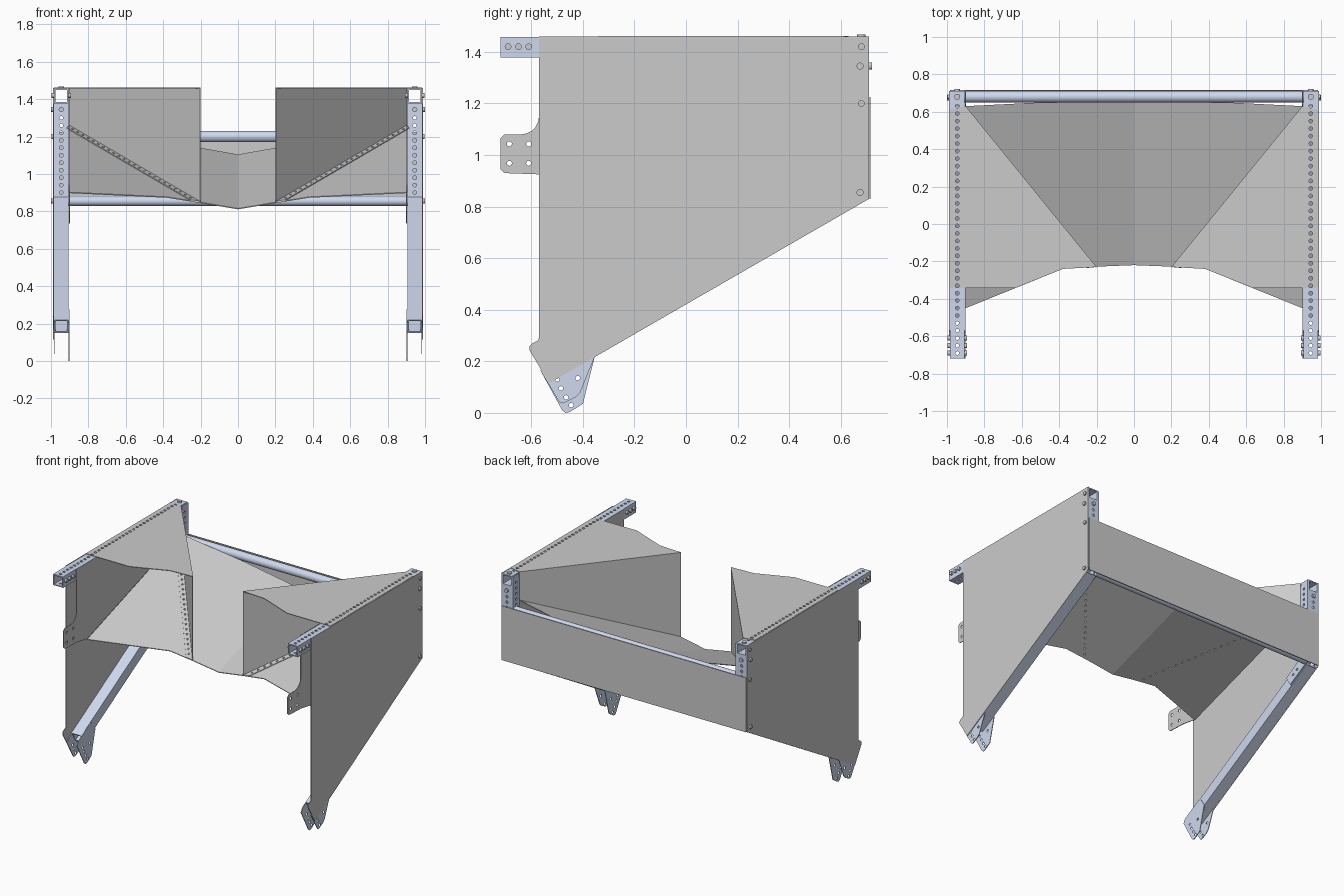
import bpy, bmesh, math
from mathutils import Vector, Matrix

if "Cube" in bpy.data.objects:
    bpy.data.objects.remove(bpy.data.objects["Cube"])

metal = bpy.data.materials.new("light_blue_metal")
metal.diffuse_color = (0.62, 0.69, 0.86, 1)
metal.use_nodes = True
metal.node_tree.nodes["Principled BSDF"].inputs["Base Color"].default_value = metal.diffuse_color
X = Vector((1, 0, 0))


def finish(name, bm, mat=None, mirror=True):
    bmesh.ops.recalc_face_normals(bm, faces=bm.faces)
    me = bpy.data.meshes.new(name)
    bm.to_mesh(me)
    bm.free()
    ob = bpy.data.objects.new(name, me)
    bpy.context.collection.objects.link(ob)
    if mat:
        me.materials.append(mat)
    if mirror:
        ob.modifiers.new("mirror", 'MIRROR').use_clip = False
    return ob


def sheet(name, pts, vec, **kw):
    """Flat polygon given thickness along vec."""
    bm = bmesh.new()
    f = bm.faces.new([bm.verts.new(p) for p in pts])
    r = bmesh.ops.extrude_face_region(bm, geom=[f], use_keep_orig=True)
    vs = [g for g in r["geom"] if isinstance(g, bmesh.types.BMVert)]
    bmesh.ops.translate(bm, verts=vs, vec=Vector(vec))
    return finish(name, bm, **kw)


def side(x, yz):
    return [(x, y, z) for y, z in yz]


def tube(name, a, b, w=0.08, t=0.008, **kw):
    """Open hollow square tube whose axis lies in the yz plane."""
    a, b = Vector(a), Vector(b)
    n = (b - a).normalized().cross(X)
    bm = bmesh.new()
    loops = []
    for p in (a, b):
        for h in (w / 2, w / 2 - t):
            loops.append([bm.verts.new(p + X * i * h + n * j * h)
                          for i, j in ((-1, -1), (1, -1), (1, 1), (-1, 1))])
    ao, ai, bo, bi = loops
    for u, v in ((ao, bo), (ai, bi), (ao, ai), (bo, bi)):
        for i in range(4):
            k = (i + 1) % 4
            bm.faces.new((u[i], u[k], v[k], v[i]))
    return finish(name, bm, **kw)


def rods(name, centres, axis, r, length, seg=12, **kw):
    """Cylinders along an axis, all in one mesh."""
    bm = bmesh.new()
    rot = Vector((0, 0, 1)).rotation_difference(Vector(axis)).to_matrix().to_4x4()
    for c in centres:
        bmesh.ops.create_cone(bm, cap_ends=True, segments=seg, radius1=r, radius2=r,
                              depth=length, matrix=Matrix.Translation(c) @ rot)
    return finish(name, bm, **kw)


def drill(ob, centres, axis, r, length):
    """Cut a row of round holes."""
    cut = rods("hole_cutter", centres, axis, r, length, mirror=False)
    cut.hide_render = True
    m = ob.modifiers.new("holes", 'BOOLEAN')
    m.operation, m.object, m.solver = 'DIFFERENCE', cut, 'EXACT'
    bpy.context.view_layer.objects.active = ob
    bpy.ops.object.modifier_move_to_index(modifier="holes", index=0)
    bpy.ops.object.modifier_apply(modifier="holes")
    bpy.data.objects.remove(cut)


def floor_z(x, y):
    return 0.888 + 0.328 * y + 0.18 * x


# frame tubes
rail = tube("top_rail", (.945, -.72, 1.418), (.945, .71, 1.418), mat=metal)
drill(rail, [(.945, -.69 + .04 * i, 1.42) for i in range(34)], (0, 0, 1), .010, .2)
post = tube("rear_post", (.945, .67, .85), (.945, .67, 1.378), mat=metal)
drill(post, [(.945, .67, .90 + .04 * i) for i in range(11)], (0, 1, 0), .010, .2)
tube("sloping_lower_rail", (.945, -.49, .185), (.945, .67, .854), mat=metal)

# round crossbars
for name, z, r in (("upper_crossbar", 1.2, .03), ("lower_crossbar", .855, .026)):
    bar = rods(name, [(0, .68, z)], X, r, 1.81, 32, mat=metal, mirror=False)
    bpy.context.view_layer.objects.active = bar
    bpy.ops.object.select_all(action='DESELECT')
    bar.select_set(True)
    bpy.ops.object.shade_smooth_by_angle()

# outer side panels and rear panel
sheet("side_panel", side(.985, [(-.57, 1.46), (.71, 1.46), (.71, .83), (-.53, .115),
      (-.607, .243), (-.607, .258), (-.595, .27), (-.575, .28), (-.57, .29)]), (.005, 0, 0))
sheet("rear_panel", [(-.985, .711, .83), (.985, .711, .83), (.985, .711, 1.225),
      (-.985, .711, 1.225)], (0, .005, 0), mirror=False)

# inner hopper wall with mounting tab
arc = [(-.64 + .07 * math.sin(a), 1.15 - .07 * math.cos(a))
       for a in [math.radians(18 * i) for i in range(6)]]
wall = sheet("inner_side_wall", side(.9, [(-.57, 1.46)] + arc[::-1] + [
    (-.705, 1.08), (-.72, 1.065), (-.72, .945), (-.705, .93), (-.57, .925), (-.45, .905),
    (.63, 1.258), (.63, 1.46)]), (.005, 0, 0))
drill(wall, [(.9, y, z) for y in (-.685, -.61) for z in (.968, 1.043)], X, .010, .1)

# wall / floor flange hole row
A, B = Vector((.2, -.23, 0)), Vector((.9, .63, 0))
d = (B - A).normalized()
out = Vector((d.y, -d.x, 0))
row = [A + (B - A) * (.05 + .9 * i / 23) + out * .024 + Vector((0, 0, 1.05)) for i in range(24)]

# folded hopper floor
plan = [(0, -.22), (.2, -.228), (.38, -.24), (.9, -.45), (.9, .63), (.4, .655), (0, .66)]
floor = sheet("hopper_floor", [(x, y, floor_z(x, y)) for x, y in plan], (0, 0, -.005))
drill(floor, row, (0, 0, 1), .007, 1)

# diagonal deflectors: vertical wall, bottom flange, top plate
sheet("deflector_wall", [(p.x, p.y, z) for p, z in
      ((A, floor_z(A.x, A.y)), (B, floor_z(B.x, B.y)), (B, 1.458), (A, 1.458))], out * .005)
fl = [A, B, B + out * .045 - d * .03, A + out * .045 + d * .03]
flange = sheet("deflector_flange", [(p.x, p.y, floor_z(p.x, p.y) + .001) for p in fl], (0, 0, .005))
drill(flange, row, (0, 0, 1), .007, 1)
top = sheet("deflector_top", [(x, y, 1.457) for x, y in (
    (.2, -.23), (.38, -.24), (.635, -.342), (.985, -.342), (.985, .61), (.9, .63))], (0, 0, .005))
drill(top, [(.945, -.33 + .04 * i, 1.458) for i in range(24)], (0, 0, 1), .010, .1)

# foot gusset plates
inner = [(-.355, .215), (-.40, .035), (-.45, .004), (-.466, 0), (-.48, .01), (-.565, .165),
         (-.55, .195), (-.41, .275), (-.39, .27)]
outer = [(-.355, .215), (-.41, .08), (-.43, .06), (-.475, .037), (-.49, .04), (-.565, .165),
         (-.55, .195), (-.41, .275), (-.39, .27)]
for name, x, prof, holes in (
        ("foot_plate_inner", .9, inner, [(-.445, .03), (-.465, .06), (-.485, .095), (-.5, .13), (-.42, .135)]),
        ("foot_plate_outer", .980, outer, [(-.465, .06), (-.485, .095), (-.5, .13), (-.42, .135)])):
    plate = sheet(name, side(x, prof), (.005, 0, 0), mat=metal)
    drill(plate, [(x, y, z) for y, z in holes], X, .009, .05)

# corner brackets joining post and rails
for name, prof, holes in (
        ("upper_corner_bracket", [(.71, 1.455), (.64, 1.455), (.635, 1.385), (.635, 1.2), (.71, 1.2)],
         [(.67, 1.24 + .04 * i) for i in range(5)]),
        ("lower_corner_bracket", [(.71, .84), (.53, .735), (.49, .8), (.63, .89), (.635, 1.02), (.71, 1.02)],
         [(.67, .91), (.67, .95), (.67, .99), (.6, .82), (.56, .797)])):
    br = sheet(name, side(.897, prof), (.007, 0, 0), mat=metal)
    drill(br, [(.9, y, z) for y, z in holes], X, .009, .05)

# bolts
rods("panel_bolts", [(.993, .675, z) for z in (1.345, .855)], X, .014, .014)
rods("rail_bolts", [(x, y, 1.42) for x in (.899, .991) for y in (-.69, -.65, -.61)], X, .013, .014)
rods("post_bolts", [(.945, y, 1.345) for y in (.626, .715)], (0, 1, 0), .014, .012)
rods("top_bolt", [(.945, .68, 1.461)], (0, 0, 1), .016, .012)
rods("crossbar_bolts", [(.992, .68, z) for z in (1.2, 1.42)], X, .013, .012)
